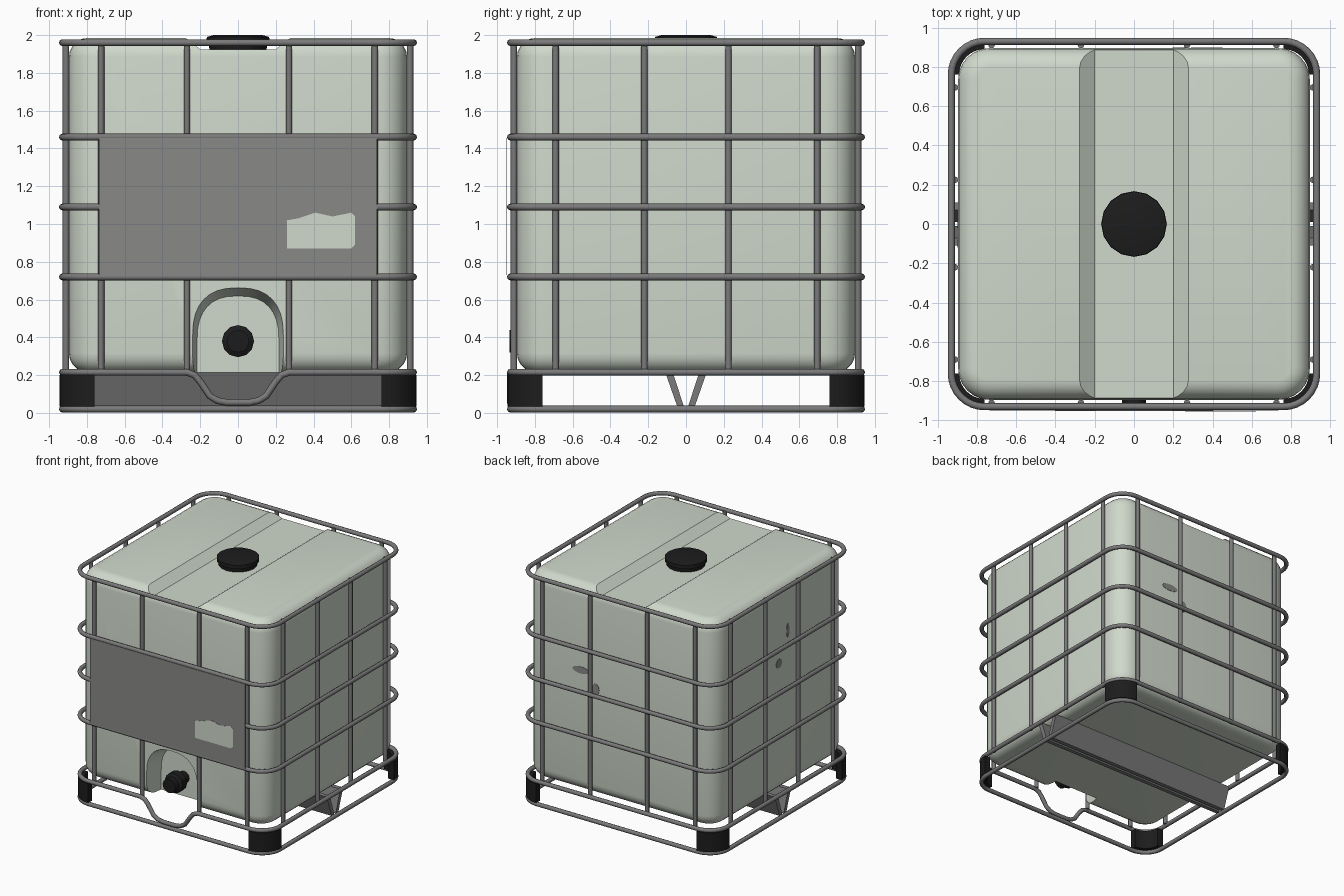
import bpy, bmesh, math
from mathutils import Vector, Matrix

if "Cube" in bpy.data.objects:
    bpy.data.objects.remove(bpy.data.objects["Cube"])


def material(name, r, g, b):
    m = bpy.data.materials.new(name)
    m.use_nodes = True
    m.diffuse_color = (r, g, b, 1)
    bsdf = m.node_tree.nodes["Principled BSDF"]
    bsdf.inputs["Base Color"].default_value = (r, g, b, 1)
    bsdf.inputs["Roughness"].default_value = 0.6
    return m


PLASTIC = material("pale_plastic", 0.63, 0.69, 0.60)
STEEL = material("steel_grey", 0.20, 0.195, 0.195)
PLATE = material("plate_grey", 0.25, 0.25, 0.245)
BLACK = material("black_rubber", 0.012, 0.012, 0.012)

HALF = 0.93      # centre line of the cage rails
CORNER = 0.17    # rail corner radius
TUBE = 0.018


def finish(name, bm, mat, angle=None):
    bmesh.ops.recalc_face_normals(bm, faces=bm.faces)
    mesh = bpy.data.meshes.new(name)
    bm.to_mesh(mesh)
    bm.free()
    ob = bpy.data.objects.new(name, mesh)
    bpy.context.collection.objects.link(ob)
    mesh.materials.append(mat)
    if angle:
        smooth(ob, angle)
    return ob


def select(ob):
    bpy.ops.object.select_all(action='DESELECT')
    ob.select_set(True)
    bpy.context.view_layer.objects.active = ob


def smooth(ob, angle):
    select(ob)
    bpy.ops.object.shade_smooth_by_angle(angle=math.radians(angle))


def prism(name, points, direction, mat, angle=None):
    """Extrude a flat outline along a direction."""
    bm = bmesh.new()
    face = bm.faces.new([bm.verts.new(p) for p in points])
    out = bmesh.ops.extrude_face_region(bm, geom=[face])
    moved = [v for v in out["geom"] if isinstance(v, bmesh.types.BMVert)]
    bmesh.ops.translate(bm, verts=moved, vec=Vector(direction))
    return finish(name, bm, mat, angle)


def lathe(name, profile, sides, matrix, mat):
    """Stack of rings (radius, height) around local z; closed at both ends."""
    bm = bmesh.new()
    rings = []
    for r, h in profile:
        rings.append([bm.verts.new((r * math.cos(math.tau * i / sides),
                                    r * math.sin(math.tau * i / sides), h))
                      for i in range(sides)])
    for a, b in zip(rings, rings[1:]):
        for i in range(sides):
            j = (i + 1) % sides
            bm.faces.new((a[i], a[j], b[j], b[i]))
    bm.faces.new(rings[0])
    bm.faces.new(rings[-1])
    bm.transform(matrix)
    return finish(name, bm, mat, 30)


def tube(name, points, radius, cyclic=False):
    """Round steel tube along a path."""
    curve = bpy.data.curves.new(name, 'CURVE')
    curve.dimensions = '3D'
    curve.bevel_depth = radius
    curve.bevel_resolution = 2
    curve.use_fill_caps = True
    spline = curve.splines.new('POLY')
    spline.points.add(len(points) - 1)
    for sp, p in zip(spline.points, points):
        sp.co = (*p, 1)
    spline.use_cyclic_u = cyclic
    ob = bpy.data.objects.new(name, curve)
    bpy.context.collection.objects.link(ob)
    curve.materials.append(STEEL)
    select(ob)
    bpy.ops.object.convert(target='MESH')
    smooth(bpy.context.object, 50)


def arc(cx, cy, r, start, z, steps=8):
    return [(cx + r * math.cos(start + math.pi / 2 * i / steps),
             cy + r * math.sin(start + math.pi / 2 * i / steps), z)
            for i in range(steps + 1)]


# Corner centres, counter-clockwise from +x +y
C = HALF - CORNER
CORNERS = [(C, C), (-C, C), (-C, -C), (C, -C)]

# Tank body with rounded upright corners and softer top and bottom edges
bm = bmesh.new()
bmesh.ops.create_cube(bm, size=1)
bmesh.ops.transform(bm, verts=bm.verts,
                    matrix=Matrix.Translation((0, 0, 1.1)) @ Matrix.Diagonal((1.79, 1.79, 1.77, 1)))
upright = [e for e in bm.edges if abs(e.verts[0].co.z - e.verts[1].co.z) > 1]
bmesh.ops.bevel(bm, geom=upright, offset=0.16, segments=6, profile=0.5, affect='EDGES')
rims = [e for e in bm.edges if abs(e.verts[0].co.z - e.verts[1].co.z) < 0.01]
bmesh.ops.bevel(bm, geom=rims, offset=0.1, segments=5, profile=0.5, affect='EDGES')
tank = finish("tank", bm, PLASTIC)

# Shallow channel across the top
channel = prism("channel_cutter",
                [(-0.36, -1, 2.05), (-0.2, -1, 1.925), (0.2, -1, 1.925), (0.36, -1, 2.05)],
                (0, 2, 0), PLASTIC)

# Arched valve pocket, narrowing towards the back
arch = [(0.255, 0.1)] + [(0.255 * math.copysign(abs(math.cos(t)) ** 0.8, math.cos(t)),
                          0.42 + 0.27 * math.sin(t) ** 0.8)
                         for t in [math.pi * i / 16 for i in range(17)]] + [(-0.255, 0.1)]
pocket = prism("pocket_cutter", [(x, -1, z) for x, z in arch], (0, 0.27, 0), PLASTIC)
for v in pocket.data.vertices:
    if v.co.y > -0.8:
        v.co.x *= 0.85
        v.co.z = 0.1 + (v.co.z - 0.1) * 0.88

for cutter in (channel, pocket):
    cutter.hide_render = True
    mod = tank.modifiers.new("cut", 'BOOLEAN')
    mod.operation = 'DIFFERENCE'
    mod.solver = 'EXACT'
    mod.object = cutter
    select(tank)
    bpy.ops.object.modifier_apply(modifier=mod.name)
    bpy.data.objects.remove(cutter)
smooth(tank, 32)

# Filler cap and outlet valve
lathe("filler_cap", [(0.15, 1.915), (0.155, 1.955), (0.167, 1.96), (0.165, 1.99), (0.13, 2.0)],
      16, Matrix.Identity(4), BLACK)
lathe("outlet_valve", [(0.05, 0.7), (0.05, 0.8), (0.085, 0.81), (0.085, 0.87),
                       (0.06, 0.885), (0.06, 0.935)],
      12, Matrix.Translation((0, 0, 0.38)) @ Matrix.Rotation(math.pi / 2, 4, 'X'), BLACK)

# Cage rails; the lower one dips in front of the valve
DIP = [(-0.27, 0.215), (-0.23, 0.2), (-0.2, 0.165), (-0.15, 0.09), (-0.11, 0.065), (-0.06, 0.055)]
for name, z in (("base", 0.02), ("lower", 0.215), ("plate_bottom", 0.72),
                ("middle", 1.09), ("plate_top", 1.46), ("top", 1.96)):
    path = []
    for i, (cx, cy) in enumerate(CORNERS):
        path += arc(cx, cy, CORNER, i * math.pi / 2, z)
        if name == "lower" and i == 2:
            path += [(x, -HALF, h) for x, h in DIP]
            path += [(-x, -HALF, h) for x, h in reversed(DIP)]
    tube(name + "_rail", path, TUBE, cyclic=True)

# Upright cage bars on all four sides
for s, side in ((-1, "first"), (1, "second")):
    for i, t in enumerate((-0.725, -0.27, 0.27, 0.725)):
        tube(f"{side}_end_bar_{i}", [(t, s * 0.911, 0.215), (t, s * 0.911, 1.96)], 0.017)
    for i, t in enumerate((-0.69, -0.22, 0.225, 0.695)):
        tube(f"{side}_side_bar_{i}", [(s * 0.911, t, 0.215), (s * 0.911, t, 1.96)], 0.017)

# Curved corner feet between the two lowest rails
for i, (cx, cy) in enumerate(CORNERS):
    a = i * math.pi / 2
    outline = arc(cx, cy, CORNER + 0.015, a, 0.035) + arc(cx, cy, CORNER - 0.04, a, 0.035)[::-1]
    prism(f"corner_foot_{i}", outline, (0, 0, 0.165), BLACK, 40)

# Two leaning sheets forming the V beam under the tank
for s, side in ((-1, "front"), (1, "back")):
    prism(side + "_beam_sheet",
          [(-0.92, s * y, z) for y, z in ((0.07, 0.215), (0.11, 0.215), (0.045, 0.03), (0.01, 0.03))],
          (1.84, 0, 0), STEEL)

# Front plate with a worn label
prism("front_plate", [(x, -0.949, z) for x, z in
                      ((-0.735, 0.73), (0.735, 0.73), (0.735, 1.455), (-0.735, 1.455))],
      (0, -0.003, 0), PLATE)
prism("label", [(x, -0.951, z) for x, z in
                ((0.26, 0.87), (0.6, 0.87), (0.62, 0.89), (0.62, 1.04), (0.6, 1.06),
                 (0.5, 1.04), (0.41, 1.06), (0.32, 1.03), (0.26, 1.02))],
      (0, -0.003, 0), PLASTIC)


# Grey scuffs on the back and one side of the tank
def scuff(name, on_back, t, z, w, h):
    pts = [(t + w * math.cos(a), z + h * math.sin(a)) for a in [math.tau * i / 10 for i in range(10)]]
    if on_back:
        prism(name, [(p, 0.894, q) for p, q in pts], (0, 0.004, 0), PLATE)
    else:
        prism(name, [(-0.894, p, q) for p, q in pts], (-0.004, 0, 0), PLATE)


scuff("back_scuff_upper", True, 0.37, 1.26, 0.08, 0.03)
scuff("back_scuff_lower", True, 0.23, 1.13, 0.035, 0.05)
scuff("side_scuff_upper", False, -0.1, 1.56, 0.02, 0.06)
scuff("side_scuff_lower", False, 0.02, 1.32, 0.04, 0.04)
